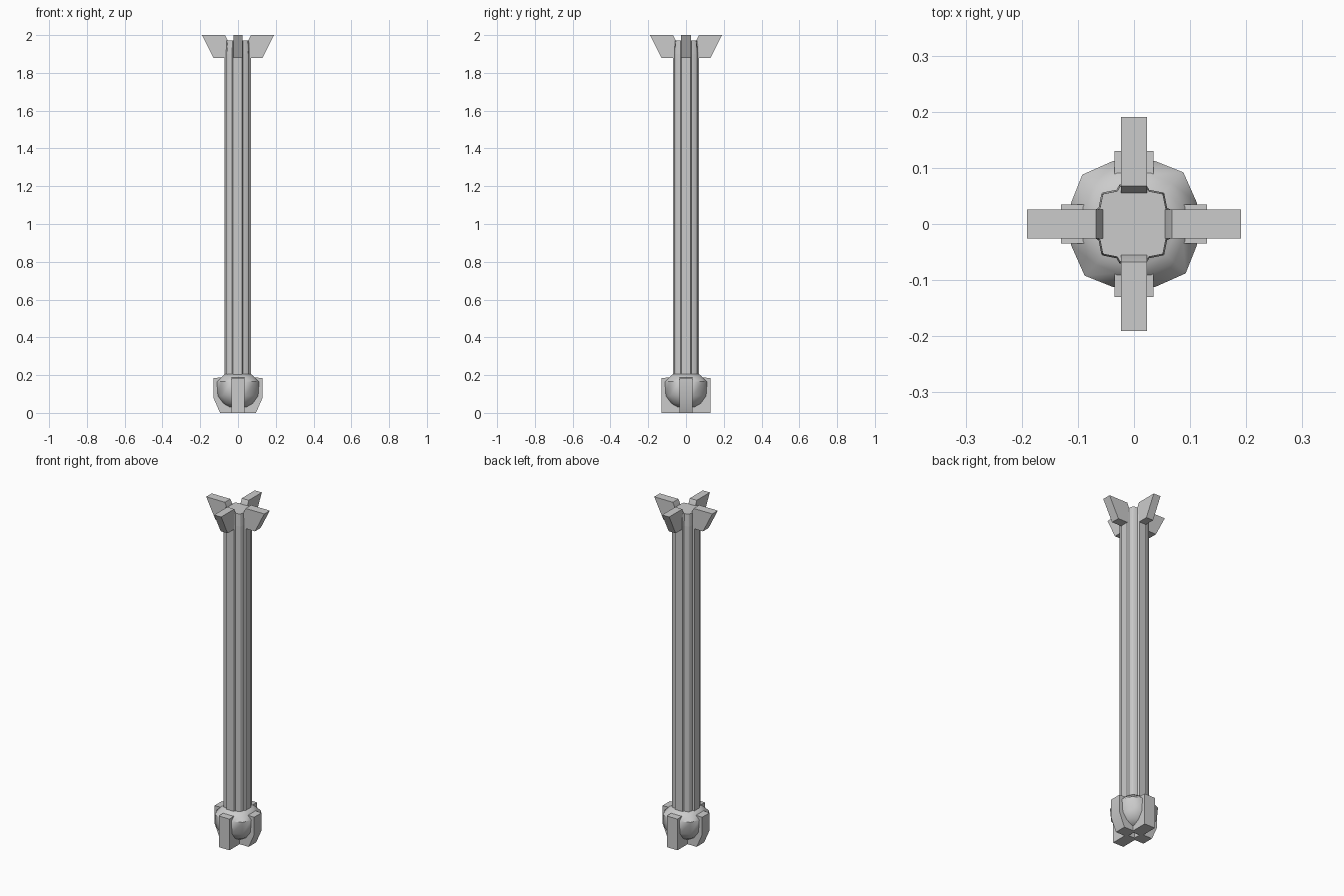
import bpy, bmesh, math

if "Cube" in bpy.data.objects:
    bpy.data.objects.remove(bpy.data.objects["Cube"])

def finish(name, bm, angle=40):
    bmesh.ops.recalc_face_normals(bm, faces=bm.faces)
    mesh = bpy.data.meshes.new(name)
    bm.to_mesh(mesh)
    bm.free()
    ob = bpy.data.objects.new(name, mesh)
    bpy.context.collection.objects.link(ob)
    bpy.ops.object.select_all(action='DESELECT')
    ob.select_set(True)
    bpy.context.view_layer.objects.active = ob
    bpy.ops.object.shade_smooth_by_angle(angle=math.radians(angle))
    return ob

def loft(name, rings, angle=40):
    """Skin a stack of equal-sized rings and cap both ends."""
    bm = bmesh.new()
    vs = [[bm.verts.new(p) for p in r] for r in rings]
    n = len(vs[0])
    for a, b in zip(vs, vs[1:]):
        for i in range(n):
            bm.faces.new((a[i], a[(i + 1) % n], b[(i + 1) % n], b[i]))
    bm.faces.new(vs[0][::-1])
    bm.faces.new(vs[-1])
    return finish(name, bm, angle)

def fourfold(quarter):
    """Repeat a quarter outline around the axis."""
    out = []
    for k in range(4):
        c, s = [(1, 0), (0, 1), (-1, 0), (0, -1)][k]
        out += [(x * c - y * s, x * s + y * c) for x, y in quarter]
    return out

def fin(name, profile, half_width, turn):
    """Extruded radial plate: profile is (radius, height)."""
    c, s = [(1, 0), (0, 1), (-1, 0), (0, -1)][turn]
    rings = [[(r * c - w * s, r * s + w * c, z) for r, z in profile]
             for w in (-half_width, half_width)]
    return loft(name, rings, 30)

# Ribbed shaft: four flat ribs with diagonal lobes between
section = fourfold([(0.070, -0.024), (0.070, 0.024), (0.061, 0.029),
                    (0.056, 0.054), (0.054, 0.056), (0.029, 0.061)])
loft("shaft", [[(x - 0.002, y, z) for x, y in section]
               for z in (0.10, 1.90)])

# Rounded head between the capital arms
loft("shaft_head", [[(x * k - 0.002, y * k, z) for x, y in section]
                    for z, k in ((1.90, 1), (1.972, 0.96))])

# Faceted bulb of the base
octo = fourfold([(0.112, -0.038), (0.112, 0.038), (0.088, 0.092)])
octo = [p for p in octo]
loft("base_bulb", [[(x * k, y * k, z) for x, y in octo]
                   for z, k in ((0.03, 0.45), (0.05, 0.72), (0.09, 0.95),
                                (0.165, 1.0), (0.19, 0.78), (0.205, 0.62))], 50)

# Base feet and flared capital arms
foot_side = [(0.02, 0), (0.095, 0), (0.13, 0.08), (0.13, 0.185), (0.02, 0.19)]
foot_front = [(0.02, 0), (0.13, 0), (0.13, 0.185), (0.02, 0.19)]
arm = [(0.04, 1.88), (0.13, 1.88), (0.191, 2.0), (0.068, 2.0), (0.052, 1.965)]
for k in range(4):
    fin(f"base_foot_{k}", foot_front if k % 2 else foot_side, 0.035, k)
    fin(f"capital_arm_{k}", arm, 0.023 if k % 2 else 0.026, k)
